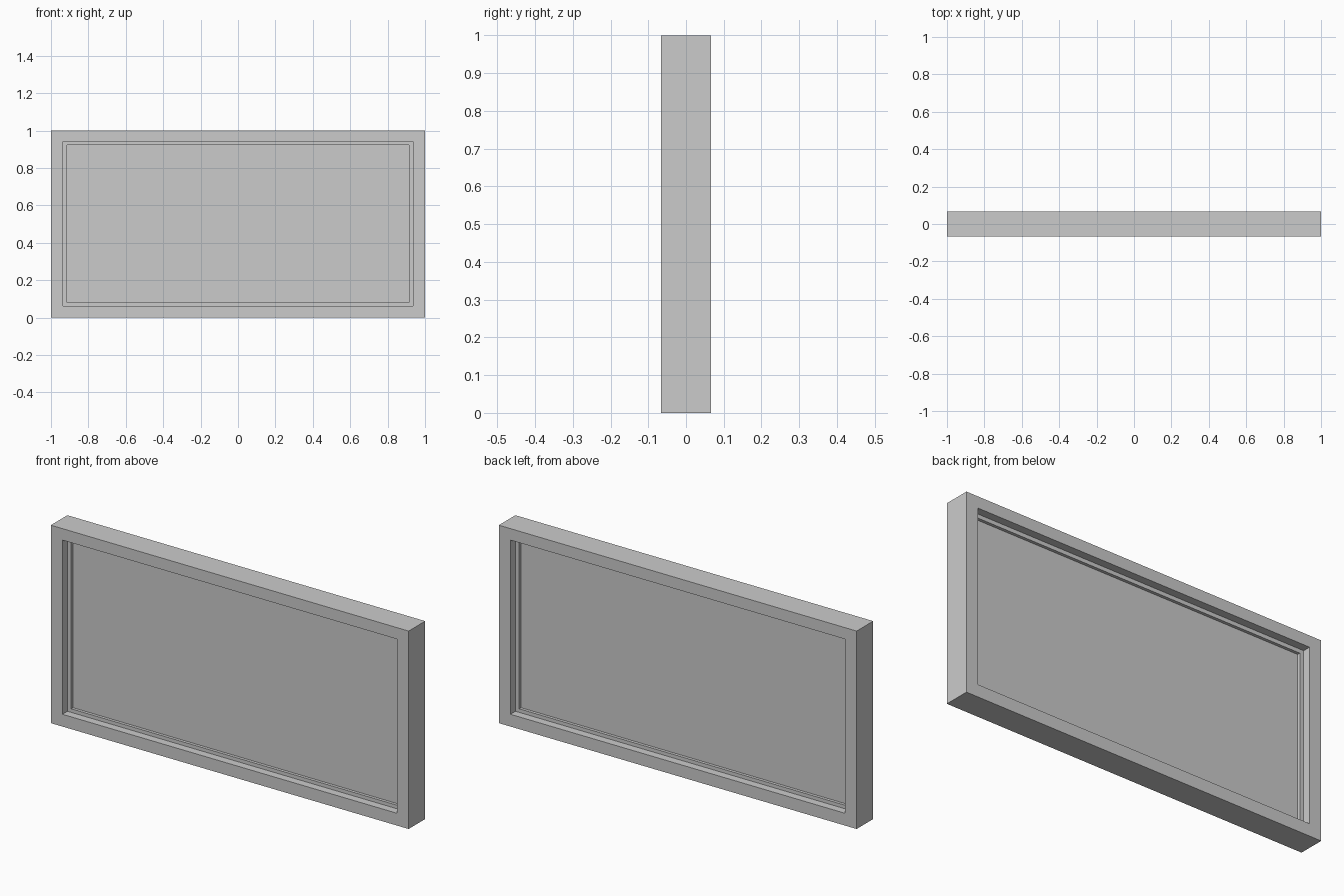
import bpy, bmesh

if "Cube" in bpy.data.objects:
    bpy.data.objects.remove(bpy.data.objects["Cube"])

def ring(name, outer, inner, half_depth):
    """Rectangular ring in the XZ plane; rects are (half_width, z_low, z_high)."""
    bm = bmesh.new()
    def loop(rect, y):
        w, lo, hi = rect
        return [bm.verts.new((x, y, z)) for x, z in ((-w, lo), (w, lo), (w, hi), (-w, hi))]
    loops = [loop(outer, -half_depth), loop(outer, half_depth),
             loop(inner, half_depth), loop(inner, -half_depth)]
    for k in range(4):
        a, b = loops[k], loops[(k + 1) % 4]
        for i in range(4):
            j = (i + 1) % 4
            bm.faces.new((a[i], a[j], b[j], b[i]))
    finish(name, bm)

def panel(name, rect, half_depth):
    w, lo, hi = rect
    bm = bmesh.new()
    bmesh.ops.create_cube(bm, size=1)
    bmesh.ops.scale(bm, vec=(2 * w, 2 * half_depth, hi - lo), verts=bm.verts)
    bmesh.ops.translate(bm, vec=(0, 0, (lo + hi) / 2), verts=bm.verts)
    finish(name, bm)

def finish(name, bm):
    bmesh.ops.recalc_face_normals(bm, faces=bm.faces)
    mesh = bpy.data.meshes.new(name)
    bm.to_mesh(mesh)
    bm.free()
    bpy.context.collection.objects.link(bpy.data.objects.new(name, mesh))

OUTER = (1.0, 0.0, 1.0)
OPENING = (0.935, 0.062, 0.942)
SASH = (0.914, 0.08, 0.922)

# Outer frame, recessed inner sash, and the pane it holds
ring("outer_frame", OUTER, OPENING, 0.066)
ring("inner_sash", OPENING, SASH, 0.026)
panel("pane", SASH, 0.011)
